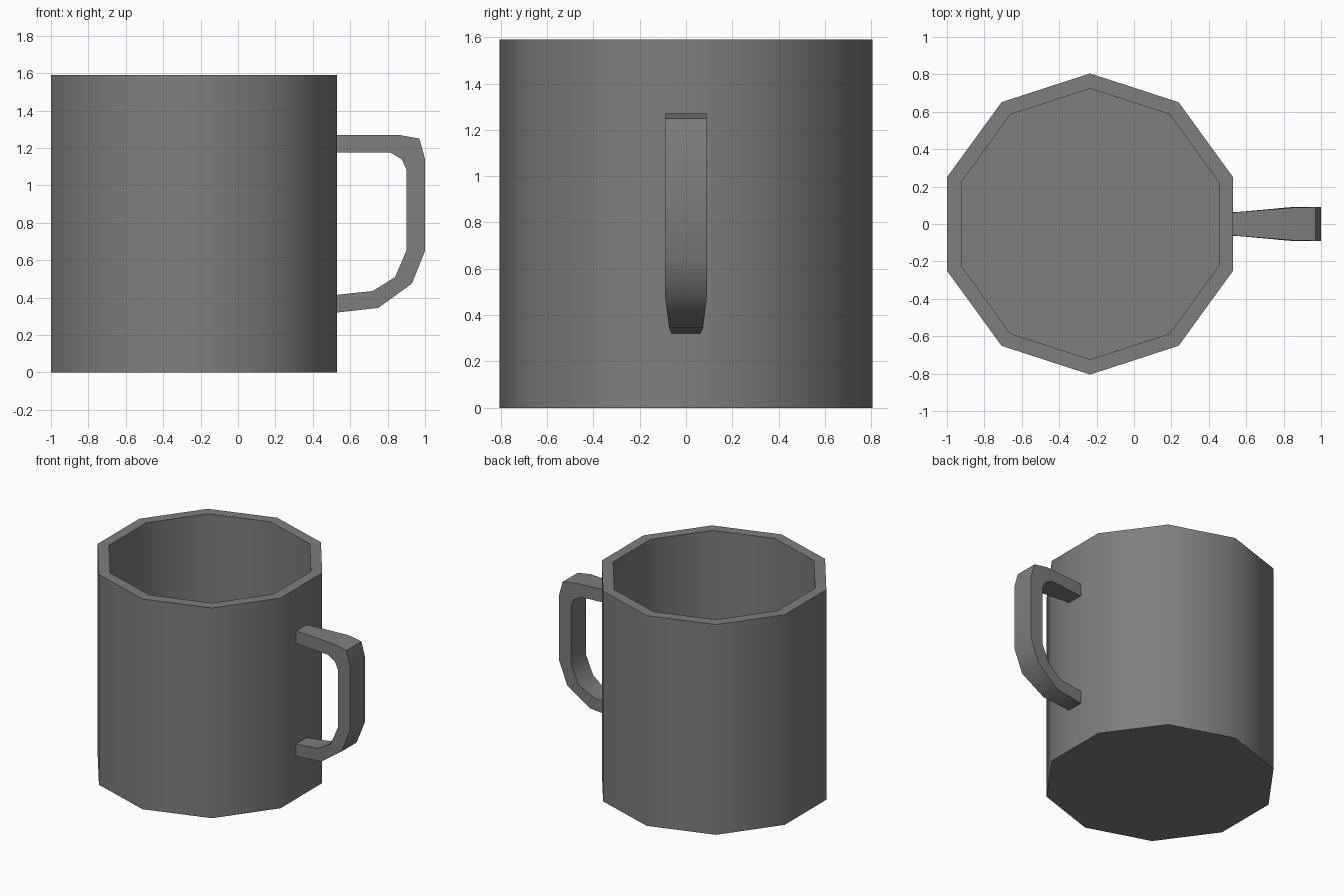
import bpy
import bmesh
import math

default = bpy.data.objects.get("Cube")
if default:
    bpy.data.objects.remove(default, do_unlink=True)

SIDES = 10
CENTRE_X = -0.235
HEIGHT = 1.59

grey = bpy.data.materials.new("mid grey")
grey.use_nodes = True
colour = (0.21, 0.21, 0.21, 1)
grey.diffuse_color = colour
grey.node_tree.nodes["Principled BSDF"].inputs["Base Color"].default_value = colour


def finish(name, bm):
    """Turn a bmesh into a shaded object."""
    bmesh.ops.recalc_face_normals(bm, faces=bm.faces)
    mesh = bpy.data.meshes.new(name)
    bm.to_mesh(mesh)
    bm.free()
    mesh.materials.append(grey)
    obj = bpy.data.objects.new(name, mesh)
    bpy.context.collection.objects.link(obj)
    bpy.ops.object.select_all(action="DESELECT")
    obj.select_set(True)
    bpy.context.view_layer.objects.active = obj
    bpy.ops.object.shade_smooth_by_angle(angle=math.radians(40))
    return obj


def skin(bm, rings):
    """Bridge successive closed rings and cap both ends."""
    loops = [[bm.verts.new(p) for p in ring] for ring in rings]
    for a, b in zip(loops, loops[1:]):
        for i in range(len(a)):
            j = (i + 1) % len(a)
            bm.faces.new((a[i], a[j], b[j], b[i]))
    bm.faces.new(loops[0])
    bm.faces.new(loops[-1])


def ring(radius, z):
    angles = [math.pi / 2 + math.tau * i / SIDES for i in range(SIDES)]
    return [(CENTRE_X + radius * math.cos(a), radius * math.sin(a), z) for a in angles]


# Cup: outer wall, rim, inner wall and floor
bm = bmesh.new()
skin(bm, [ring(r, z) for r, z in
          ((0.805, 0), (0.805, HEIGHT), (0.724, HEIGHT), (0.724, 0.08))])
finish("cup_body", bm)

# Handle: outer x, z, inner x, z, half width, from top joint to bottom joint
stations = [
    (0.51, 1.27, 0.51, 1.175, 0.06),
    (0.86, 1.27, 0.815, 1.175, 0.088),
    (0.97, 1.25, 0.875, 1.14, 0.09),
    (1.0, 1.14, 0.9, 1.085, 0.09),
    (1.0, 0.65, 0.9, 0.65, 0.09),
    (0.93, 0.475, 0.84, 0.51, 0.09),
    (0.75, 0.345, 0.72, 0.435, 0.073),
    (0.51, 0.318, 0.51, 0.413, 0.062),
]
bm = bmesh.new()
skin(bm, [((ox, -w, oz), (ox, w, oz), (ix, w, iz), (ix, -w, iz))
          for ox, oz, ix, iz, w in stations])
finish("handle", bm)
